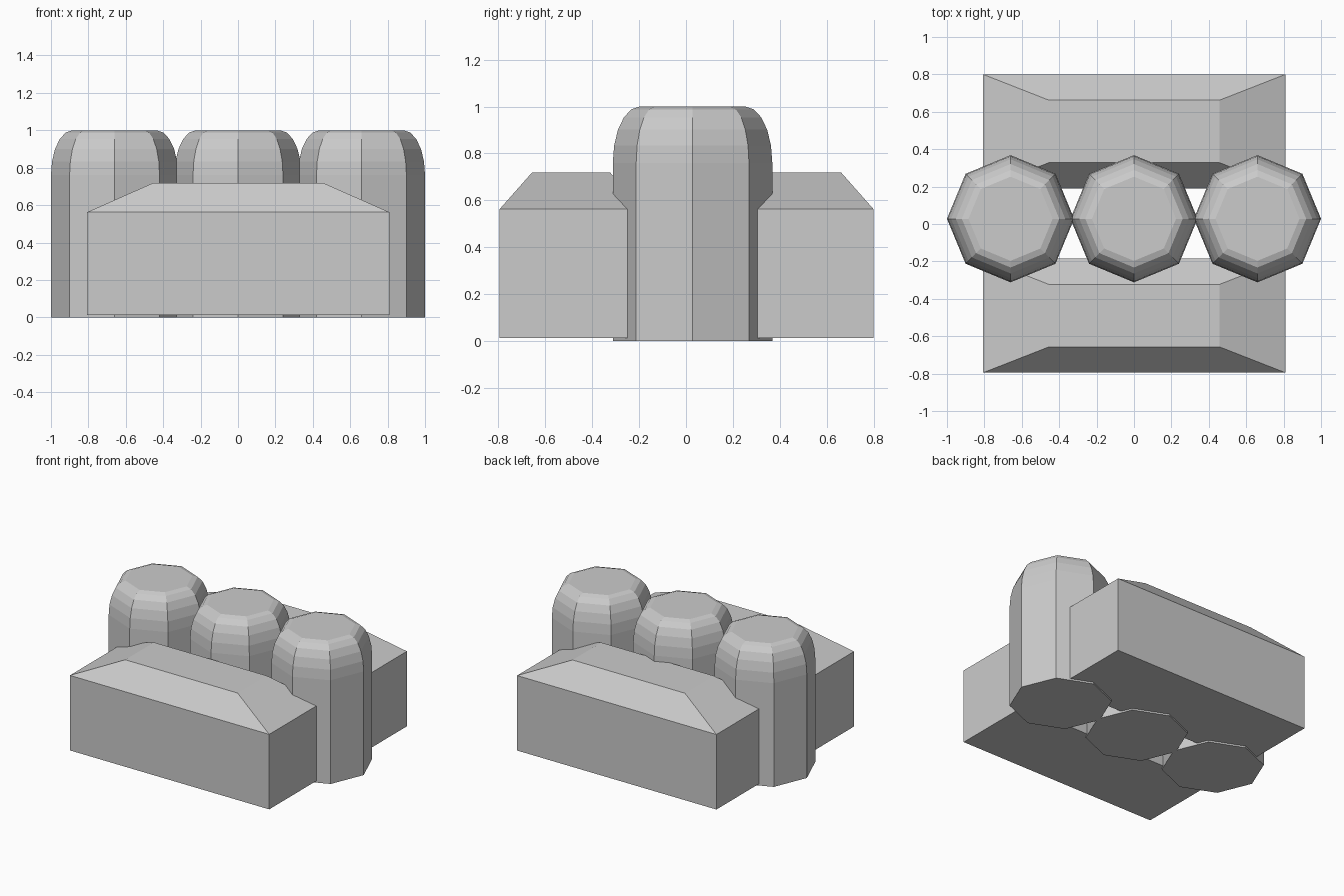
import bpy, bmesh, math

if "Cube" in bpy.data.objects:
    bpy.data.objects.remove(bpy.data.objects["Cube"])


def finish(name, bm):
    bmesh.ops.recalc_face_normals(bm, faces=bm.faces)
    mesh = bpy.data.meshes.new(name)
    bm.to_mesh(mesh)
    bm.free()
    obj = bpy.data.objects.new(name, mesh)
    bpy.context.collection.objects.link(obj)
    return obj


def loft(name, rings):
    """Skin a stack of point rings and cap both ends."""
    bm = bmesh.new()
    loops = [[bm.verts.new(p) for p in ring] for ring in rings]
    n = len(loops[0])
    for a, b in zip(loops, loops[1:]):
        for i in range(n):
            j = (i + 1) % n
            bm.faces.new((a[i], a[j], b[j], b[i]))
    bm.faces.new(loops[0][::-1])
    bm.faces.new(loops[-1])
    return finish(name, bm)


def octagon(cx, cy, r, z):
    return [(cx + r * math.cos(i * math.pi / 4),
             cy + r * math.sin(i * math.pi / 4), z) for i in range(8)]


def rect(x0, x1, y0, y1, z):
    return [(x0, y0, z), (x1, y0, z), (x1, y1, z), (x0, y1, z)]


# Three octagonal posts with rounded shoulders
R, ROUND_R, ROUND_H, STEPS = 0.34, 0.115, 0.24, 5
profile = [(R, 0.0)]
for i in range(STEPS + 1):
    a = math.radians(90) * i / STEPS
    profile.append((R - ROUND_R * (1 - math.cos(a)),
                    1 - ROUND_H + ROUND_H * math.sin(a)))

for label, x in (("left", -0.66), ("middle", 0.0), ("right", 0.66)):
    loft(f"{label}_post", [octagon(x, 0.028, r, z) for r, z in profile])

# Two blocks with hipped tops, in front of and behind the posts
for label, y0, y1 in (("front", -0.795, -0.185), ("back", 0.19, 0.80)):
    loft(f"{label}_block", [
        rect(-0.807, 0.81, y0, y1, 0.012),
        rect(-0.807, 0.81, y0, y1, 0.562),
        rect(-0.455, 0.457, y0 + 0.138, y1 - 0.138, 0.718),
    ])
